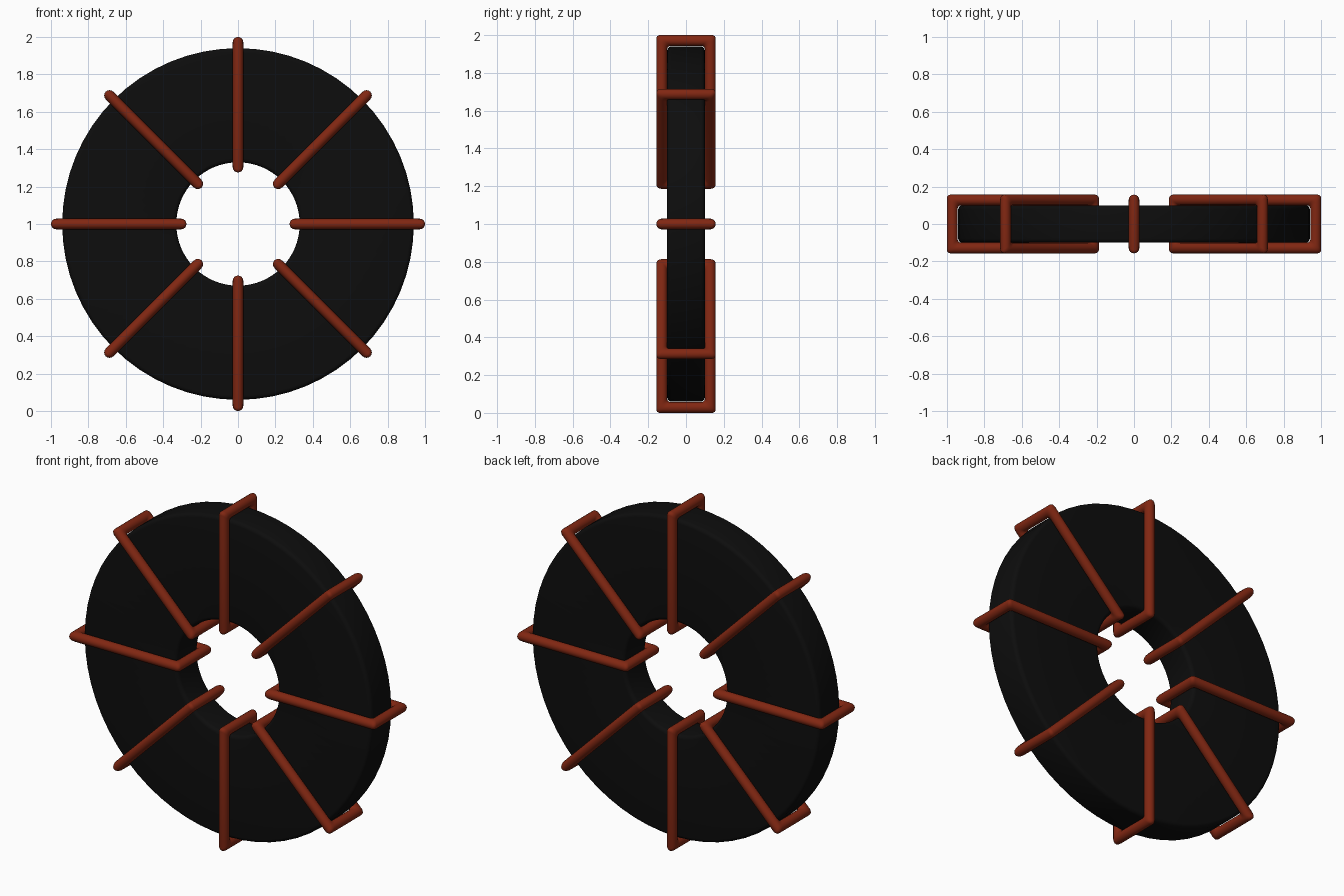
import bpy, bmesh, math

cube = bpy.data.objects.get("Cube")
if cube:
    bpy.data.objects.remove(cube, do_unlink=True)


def material(name, rgb, rough):
    m = bpy.data.materials.new(name)
    m.diffuse_color = (*rgb, 1)
    m.use_nodes = True
    node = m.node_tree.nodes["Principled BSDF"]
    node.inputs["Base Color"].default_value = (*rgb, 1)
    node.inputs["Roughness"].default_value = rough
    return m


BLACK = material("matte black", (0.004, 0.004, 0.004), 0.7)
COPPER = material("copper red", (0.22, 0.02, 0.006), 0.5)
CENTRE_Z = 1.0


def grid_object(name, rings, mat, angle):
    """Mesh from rings of points, closed in both directions."""
    bm = bmesh.new()
    rows = [[bm.verts.new(p) for p in ring] for ring in rings]
    n, m = len(rows), len(rows[0])
    for i in range(n):
        for j in range(m):
            bm.faces.new((rows[i][j], rows[(i + 1) % n][j],
                          rows[(i + 1) % n][(j + 1) % m], rows[i][(j + 1) % m]))
    bmesh.ops.recalc_face_normals(bm, faces=bm.faces)
    mesh = bpy.data.meshes.new(name)
    bm.to_mesh(mesh)
    bm.free()
    mesh.materials.append(mat)
    ob = bpy.data.objects.new(name, mesh)
    bpy.context.collection.objects.link(ob)
    bpy.ops.object.select_all(action='DESELECT')
    ob.select_set(True)
    bpy.context.view_layer.objects.active = ob
    bpy.ops.object.shade_smooth_by_angle(angle=math.radians(angle))
    return ob


def rounded_rect(x0, x1, half_y, radius, steps=4):
    """Outline points (x, y) of a rectangle with rounded corners."""
    pts = []
    corners = [(x1, half_y, -1, -1), (x0, half_y, 1, -1), (x0, -half_y, 1, 1), (x1, -half_y, -1, 1)]
    for k, (cx, cy, sx, sy) in enumerate(corners):
        for s in range(steps + 1):
            a = math.pi / 2 * (k + s / steps)
            pts.append((cx + sx * radius + radius * math.cos(a),
                        cy + sy * radius + radius * math.sin(a)))
    return pts


# Ring core: rounded rectangular section turned around the y axis
section = rounded_rect(0.33, 0.94, 0.10, 0.022)
turns = [2 * math.pi * i / 64 for i in range(64)]
core = grid_object("ring_core", [[(r * math.cos(t), y, r * math.sin(t)) for r, y in section]
                                 for t in turns], BLACK, 40)
core.location.z = CENTRE_Z

# Wire loops: round tube with tight corners wrapped around the core
TUBE = 0.0285
loop_rings = []
for i in range(16):
    a = 2 * math.pi * i / 16
    off, z = TUBE * math.cos(a), TUBE * math.sin(a)
    loop_rings.append([(x, y, z) for x, y in
                       rounded_rect(0.304 - off, 0.9715 + off, 0.1285 + off, 0.018)])
first = grid_object("wire_loop_1", loop_rings, COPPER, 50)
first.location.z = CENTRE_Z
for k in range(1, 8):
    loop = first.copy()
    loop.name = f"wire_loop_{k + 1}"
    loop.rotation_euler.y = k * math.pi / 4
    bpy.context.collection.objects.link(loop)
